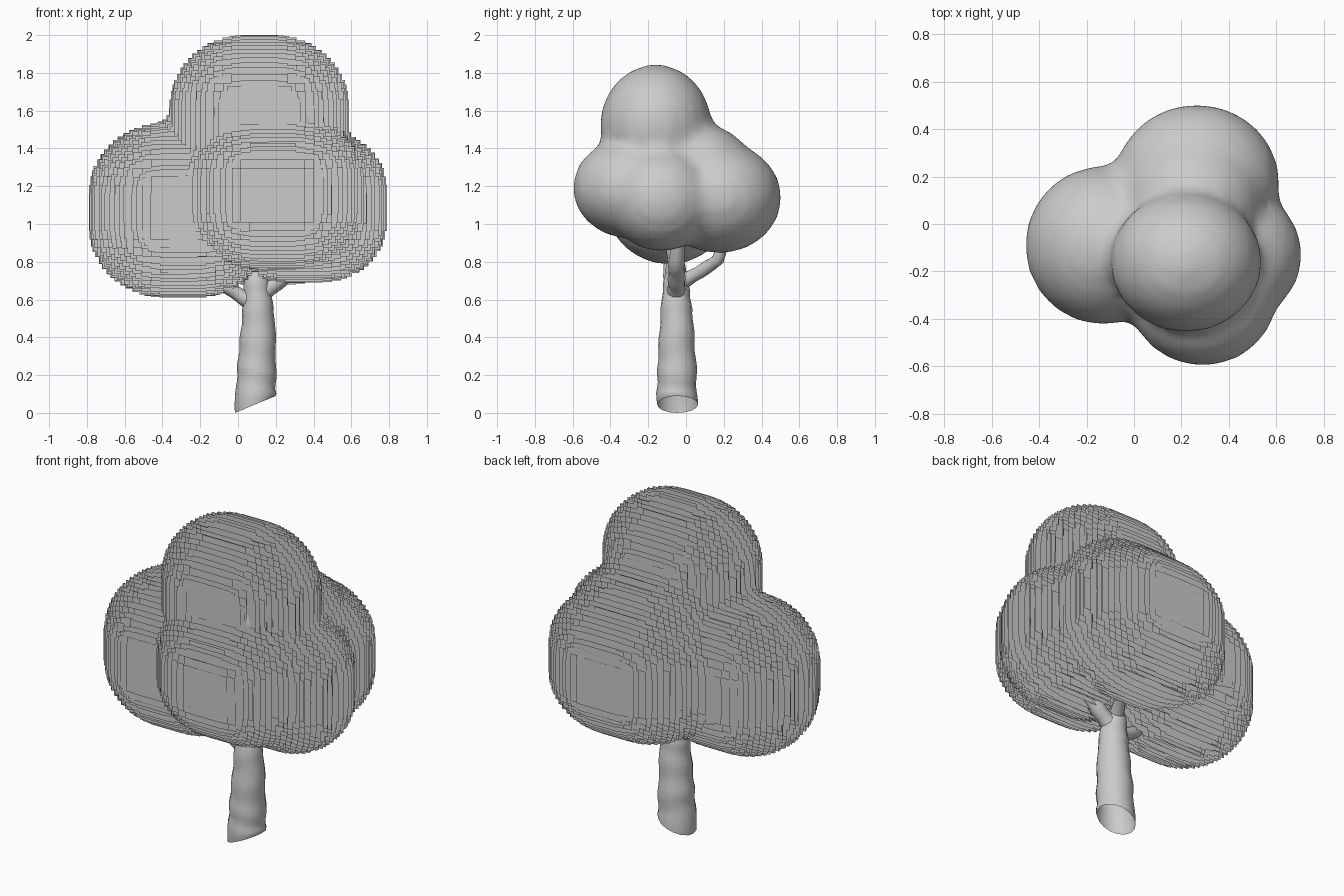
import bpy, bmesh, math
from mathutils import Vector, Matrix

if "Cube" in bpy.data.objects:
    bpy.data.objects.remove(bpy.data.objects["Cube"])


def new_object(name, bm, smooth=True):
    mesh = bpy.data.meshes.new(name)
    bm.to_mesh(mesh)
    bm.free()
    for p in mesh.polygons:
        p.use_smooth = smooth
    ob = bpy.data.objects.new(name, mesh)
    bpy.context.collection.objects.link(ob)
    return ob


# Foliage core: overlapping spheres fused into one soft blob
BLOBS = [((-0.13, -0.09, 1.11), (0.33, 0.335, 0.325)),   # left
         ((0.265, 0.175, 1.14), (0.35, 0.33, 0.295)),    # back
         ((0.25, 0.09, 1.27), (0.29, 0.27, 0.255)),      # back, upper bulge
         ((0.29, -0.285, 1.19), (0.32, 0.315, 0.27)),    # front
         ((0.42, -0.13, 1.13), (0.29, 0.285, 0.275)),    # right
         ((0.22, -0.16, 1.52), (0.32, 0.295, 0.325))]    # top
bm = bmesh.new()
for centre, radii in BLOBS:
    bmesh.ops.create_icosphere(
        bm, subdivisions=4, radius=1,
        matrix=Matrix.Translation(centre) @ Matrix.Diagonal((*radii, 1)))
core = new_object("foliage_core", bm)
rm = core.modifiers.new("fuse", 'REMESH')
rm.mode = 'VOXEL'
rm.voxel_size = 0.04
rm.use_smooth_shade = True
sm = core.modifiers.new("soften", 'SMOOTH')
sm.factor = 0.5
sm.iterations = 2
deps = bpy.context.evaluated_depsgraph_get()
points = [v.co.copy() for v in core.evaluated_get(deps).data.vertices]
sub = core.modifiers.new("round", 'SUBSURF')
sub.levels = sub.render_levels = 1

# Leaf cards: upright front-facing squares spread over an enlarged copy of the core
lo = Vector([min(p[i] for p in points) for i in range(3)])
hi = Vector([max(p[i] for p in points) for i in range(3)])
mid = (lo + hi) / 2
CARD = 0.2
size = Vector((1.58 - CARD, 1.24, 1.39 - CARD))
bm = bmesh.new()
for p in points:
    c = Vector([(p[i] - mid[i]) * size[i] / (hi[i] - lo[i]) for i in range(3)])
    c.z += 1.305
    bm.faces.new([bm.verts.new(c + Vector((sx * CARD / 2, 0, sz * CARD / 2)))
                  for sx, sz in ((-1, -1), (1, -1), (1, 1), (-1, 1))])
new_object("leaf_cards", bm, False)


# Bark tubes: rings along a path with gently bulging radius
def tube(name, path, slant=0.0, sides=16, steps=7, bulge=0.05):
    pts = []
    for a, b in zip(path, path[1:]):
        for k in range(steps):
            t = k / steps
            pts.append([a[i] * (1 - t) + b[i] * t for i in range(4)])
    pts.append(list(path[-1]))
    bm = bmesh.new()
    rings = []
    for i, (x, y, z, r) in enumerate(pts):
        a, b = pts[max(i - 1, 0)], pts[min(i + 1, len(pts) - 1)]
        q = Vector((0, 0, 1)).rotation_difference(Vector(b[:3]) - Vector(a[:3]))
        ring = []
        for s in range(sides):
            ang = math.tau * s / sides
            rr = r * (1 + bulge * math.sin(i * 1.25 + math.sin(ang + i * 0.3)))
            off = q @ Vector((math.cos(ang) * rr, math.sin(ang) * rr, 0))
            if slant and i < 3:  # slanted cut at the foot
                off.z = slant * (1 - i / 3) * math.cos(ang) + off.z * i / 3
            ring.append(bm.verts.new(Vector((x, y, z)) + off))
        rings.append(ring)
    for r0, r1 in zip(rings, rings[1:]):
        for s in range(sides):
            t = (s + 1) % sides
            bm.faces.new((r0[s], r0[t], r1[t], r1[s]))
    return new_object(name, bm)


# Trunk, open at the bottom
tube("trunk", [(0.091, -0.048, 0.045, 0.108), (0.10, -0.048, 0.25, 0.102),
               (0.108, -0.05, 0.50, 0.087), (0.10, -0.053, 0.68, 0.068),
               (0.11, -0.055, 0.80, 0.045), (0.14, -0.08, 1.00, 0.03)],
     slant=0.045, bulge=0.035)

# Branches reaching into the foliage clumps
BRANCHES = {
    "left_branch": [(0.08, -0.05, 0.58, 0.045), (-0.02, -0.06, 0.64, 0.036),
                    (-0.14, -0.09, 0.72, 0.03), (-0.2, -0.09, 0.95, 0.02)],
    "right_branch": [(0.11, -0.05, 0.62, 0.05), (0.20, -0.05, 0.69, 0.046),
                     (0.31, -0.05, 0.78, 0.043), (0.4, -0.04, 0.95, 0.03)],
    "back_branch": [(0.10, -0.04, 0.68, 0.04), (0.16, 0.08, 0.75, 0.035),
                    (0.22, 0.17, 0.81, 0.033), (0.26, 0.21, 0.95, 0.025)],
}
for name, path in BRANCHES.items():
    tube(name, path, sides=12, steps=5)
